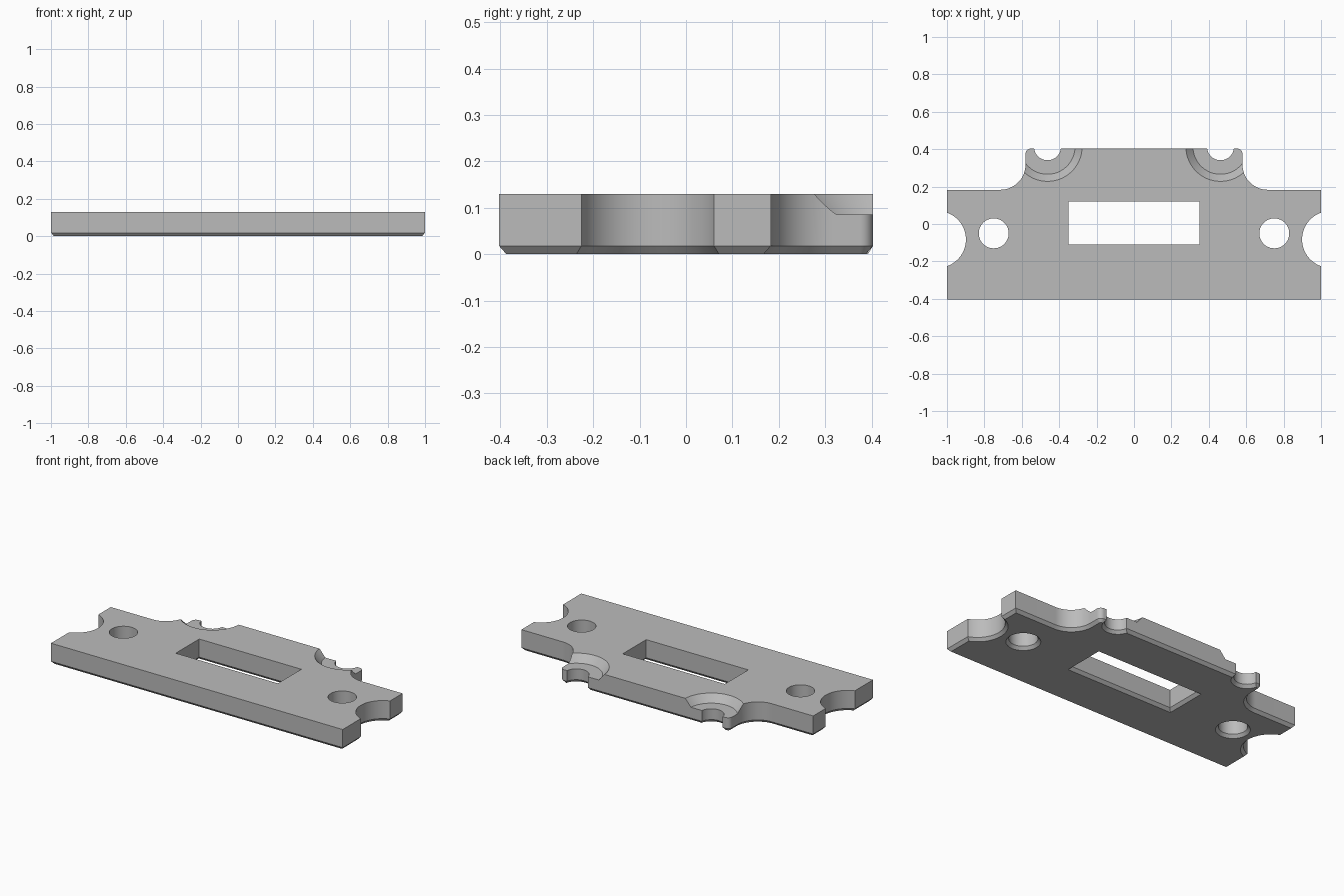
import bpy, bmesh
from math import sin, cos, radians
from mathutils import Vector

if "Cube" in bpy.data.objects:
    bpy.data.objects.remove(bpy.data.objects["Cube"])

TOP, CHAMFER = 0.13, 0.016
BACK, SIDE = 0.403, 1.0


def arc(cx, cy, r, start, end, n):
    """Points along a circular arc, angles in degrees."""
    angles = [radians(start + (end - start) * i / n) for i in range(n + 1)]
    return [Vector((cx + r * cos(a), cy + r * sin(a))) for a in angles]


def inset(points, d):
    """Move a closed loop towards its left side, with mitred corners."""
    result = []
    for i, p in enumerate(points):
        a = (p - points[i - 1]).normalized()
        b = (points[(i + 1) % len(points)] - p).normalized()
        na, nb = Vector((-a.y, a.x)), Vector((-b.y, b.x))
        result.append(p + (na + nb) * d / (1 + na.dot(nb)))
    return result


def make_object(name, bm, material):
    mesh = bpy.data.meshes.new(name)
    bm.to_mesh(mesh)
    bm.free()
    mesh.materials.append(material)
    obj = bpy.data.objects.new(name, mesh)
    bpy.context.collection.objects.link(obj)
    return obj


grey = bpy.data.materials.new("plain grey")
grey.use_nodes = True
colour = (0.5, 0.5, 0.5, 1)
grey.diffuse_color = colour
grey.node_tree.nodes["Principled BSDF"].inputs["Base Color"].default_value = colour

# Outline: side scallop, shoulder fillet, rounded tab and screw notch, then mirrored
half = [Vector((SIDE, -BACK))]
half += arc(1.05, -0.0825, 0.1515, 250.7, 109.3, 28)
half += [Vector((SIDE, 0.183))]
half += arc(0.715, 0.318, 0.135, 270, 180, 20)
half += arc(0.552, 0.375, 0.028, 0, 90, 10)
half += arc(0.4625, 0.413, 0.072, -8, -172, 28)
outline = half + [Vector((-p.x, p.y)) for p in reversed(half)]

# Openings: centre window and two round holes, wound the other way
window = [Vector(p) for p in ((-0.35, -0.11), (-0.35, 0.12), (0.35, 0.12), (0.35, -0.11))]
holes = [arc(s * 0.75, -0.05, 0.08, 360, 0, 48)[:-1] for s in (-1, 1)]

# Plate: straight walls with a chamfer around every lower edge
bm = bmesh.new()
caps = {"top": [], "bottom": []}
for loop in [outline, window] + holes:
    levels = [(inset(loop, CHAMFER), 0), (loop, CHAMFER + 0.002), (loop, TOP)]
    rings = [[bm.verts.new((p.x, p.y, z)) for p in pts] for pts, z in levels]
    n = len(loop)
    for low, high in zip(rings, rings[1:]):
        for i in range(n):
            j = (i + 1) % n
            bm.faces.new((low[i], low[j], high[j], high[i]))
    for cap, ring in (("bottom", rings[0]), ("top", rings[-1])):
        caps[cap] += [bm.edges.get((ring[i], ring[(i + 1) % n])) for i in range(n)]
for edges in caps.values():
    bmesh.ops.triangle_fill(bm, edges=edges, use_beauty=True)
bmesh.ops.recalc_face_normals(bm, faces=bm.faces)
plate = make_object("mounting_plate", bm, grey)

# Countersunk seats around the two rear notches
bpy.context.view_layer.objects.active = plate
plate.select_set(True)
for s in (-1, 1):
    bm = bmesh.new()
    bmesh.ops.create_cone(bm, cap_ends=True, segments=96, radius1=0.147,
                          radius2=0.223, depth=0.09)
    bmesh.ops.translate(bm, verts=bm.verts, vec=(s * 0.4625, 0.413, TOP))
    cutter = make_object("seat_cutter", bm, grey)
    cutter.hide_render = True
    cut = plate.modifiers.new("seat", "BOOLEAN")
    cut.operation, cut.solver, cut.object = "DIFFERENCE", "EXACT", cutter
    bpy.ops.object.modifier_apply(modifier=cut.name)
    bpy.data.objects.remove(cutter)

bpy.ops.object.shade_smooth_by_angle(angle=radians(25))
